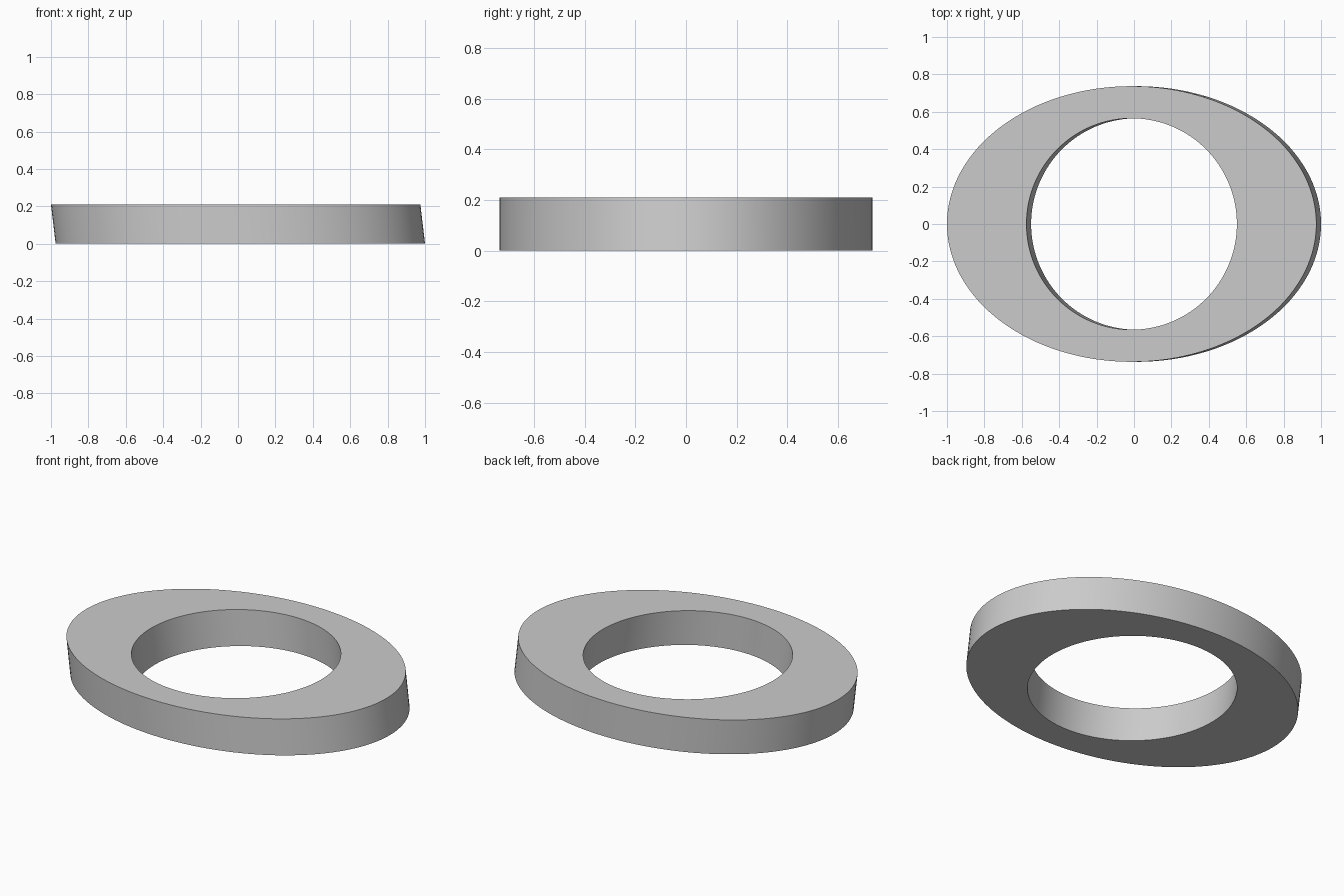
import bpy
import bmesh
import math

SEGMENTS = 128
HEIGHT = 0.21
LEAN = 0.0125                 # half of the sideways offset between bottom and top
OUTER = (0.9875, 0.737)       # half-widths of the oval rim
INNER = (0.5625, 0.565)       # half-widths of the round hole

cube = bpy.data.objects.get("Cube")
if cube:
    bpy.data.objects.remove(cube, do_unlink=True)

# Plain grey material
grey = bpy.data.materials.new("light_grey")
grey.use_nodes = True
colour = (0.6, 0.6, 0.6, 1)
grey.diffuse_color = colour
grey.node_tree.nodes["Principled BSDF"].inputs["Base Color"].default_value = colour

bm = bmesh.new()


def loop(radii, z, shift):
    """Add an oval ring of vertices."""
    angles = (math.tau * i / SEGMENTS for i in range(SEGMENTS))
    return [bm.verts.new((radii[0] * math.cos(a) + shift, radii[1] * math.sin(a), z))
            for a in angles]


# Leaning oval ring: four loops joined all the way round
loops = [loop(OUTER, 0, LEAN), loop(OUTER, HEIGHT, -LEAN),
         loop(INNER, HEIGHT, -LEAN), loop(INNER, 0, LEAN)]
for k, a in enumerate(loops):
    b = loops[(k + 1) % len(loops)]
    for i in range(SEGMENTS):
        j = (i + 1) % SEGMENTS
        bm.faces.new((a[i], a[j], b[j], b[i]))
bmesh.ops.recalc_face_normals(bm, faces=bm.faces)

mesh = bpy.data.meshes.new("oval_ring")
bm.to_mesh(mesh)
bm.free()
mesh.materials.append(grey)
ring = bpy.data.objects.new("oval_ring", mesh)
bpy.context.collection.objects.link(ring)

# Smooth walls with crisp rims
bpy.ops.object.select_all(action="DESELECT")
ring.select_set(True)
bpy.context.view_layer.objects.active = ring
bpy.ops.object.shade_smooth_by_angle(angle=math.radians(30))
